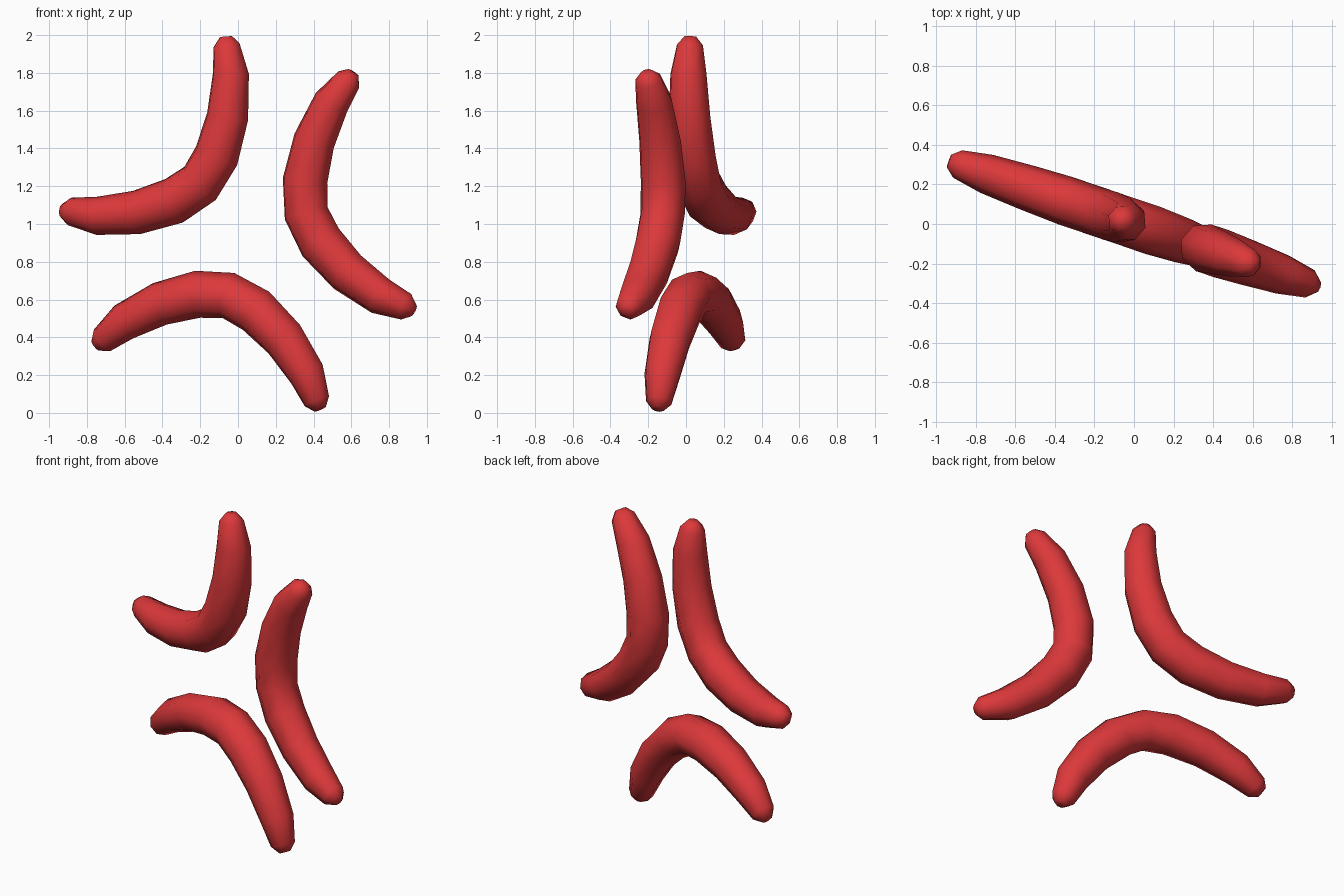
import bpy, bmesh, math
from mathutils import Vector, Matrix

if "Cube" in bpy.data.objects:
    bpy.data.objects.remove(bpy.data.objects["Cube"])

red = bpy.data.materials.new("red")
red.diffuse_color = (0.72, 0.04, 0.043, 1)
red.use_nodes = True
red.node_tree.nodes["Principled BSDF"].inputs["Base Color"].default_value = red.diffuse_color

SIDES = 8
TILT = math.radians(-18.8)          # heading of the vertical plane holding the arms
CENTRE = Vector((0.039, 0, 0.964))  # hub of the three arms, within that plane

# Half of one arm: distance from hub, sideways offset, tube radius
half = [(0.355, 0.0, 0.124), (0.393, 0.169, 0.125), (0.497, 0.360, 0.116),
        (0.642, 0.530, 0.101), (0.767, 0.622, 0.073), (0.802, 0.652, 0.034)]
rings = [(r, -t, s) for r, t, s in reversed(half[1:])] + half


def curved_arm(name, angle):
    bm = bmesh.new()
    loops = []
    for i, (r, t, radius) in enumerate(rings):
        a, b = rings[max(i - 1, 0)], rings[min(i + 1, len(rings) - 1)]
        along = Vector((b[0] - a[0], 0, b[1] - a[1])).normalized()
        across = Vector((along.z, 0, -along.x))
        loop = []
        for k in range(SIDES):
            w = 2 * math.pi * k / SIDES
            offset = across * math.cos(w) + Vector((0, 1, 0)) * math.sin(w)
            loop.append(bm.verts.new(Vector((r, 0, t)) + offset * radius))
        loops.append(loop)
    # Tube walls and end caps
    for lo, hi in zip(loops, loops[1:]):
        for k in range(SIDES):
            n = (k + 1) % SIDES
            bm.faces.new((lo[k], lo[n], hi[n], hi[k]))
    bm.faces.new(loops[0])
    bm.faces.new(loops[-1])
    # Turn the arm about the hub, then swing the whole plane
    bm.transform(Matrix.Rotation(TILT, 4, 'Z') @ Matrix.Translation(CENTRE)
                 @ Matrix.Rotation(-angle, 4, 'Y'))
    bmesh.ops.recalc_face_normals(bm, faces=bm.faces)
    for f in bm.faces:
        f.smooth = True
    mesh = bpy.data.meshes.new(name)
    bm.to_mesh(mesh)
    bm.free()
    mesh.materials.append(red)
    bpy.context.collection.objects.link(bpy.data.objects.new(name, mesh))


for name, degrees in (("right_arm", 15), ("upper_left_arm", 135), ("lower_arm", 255)):
    curved_arm(name, math.radians(degrees))
